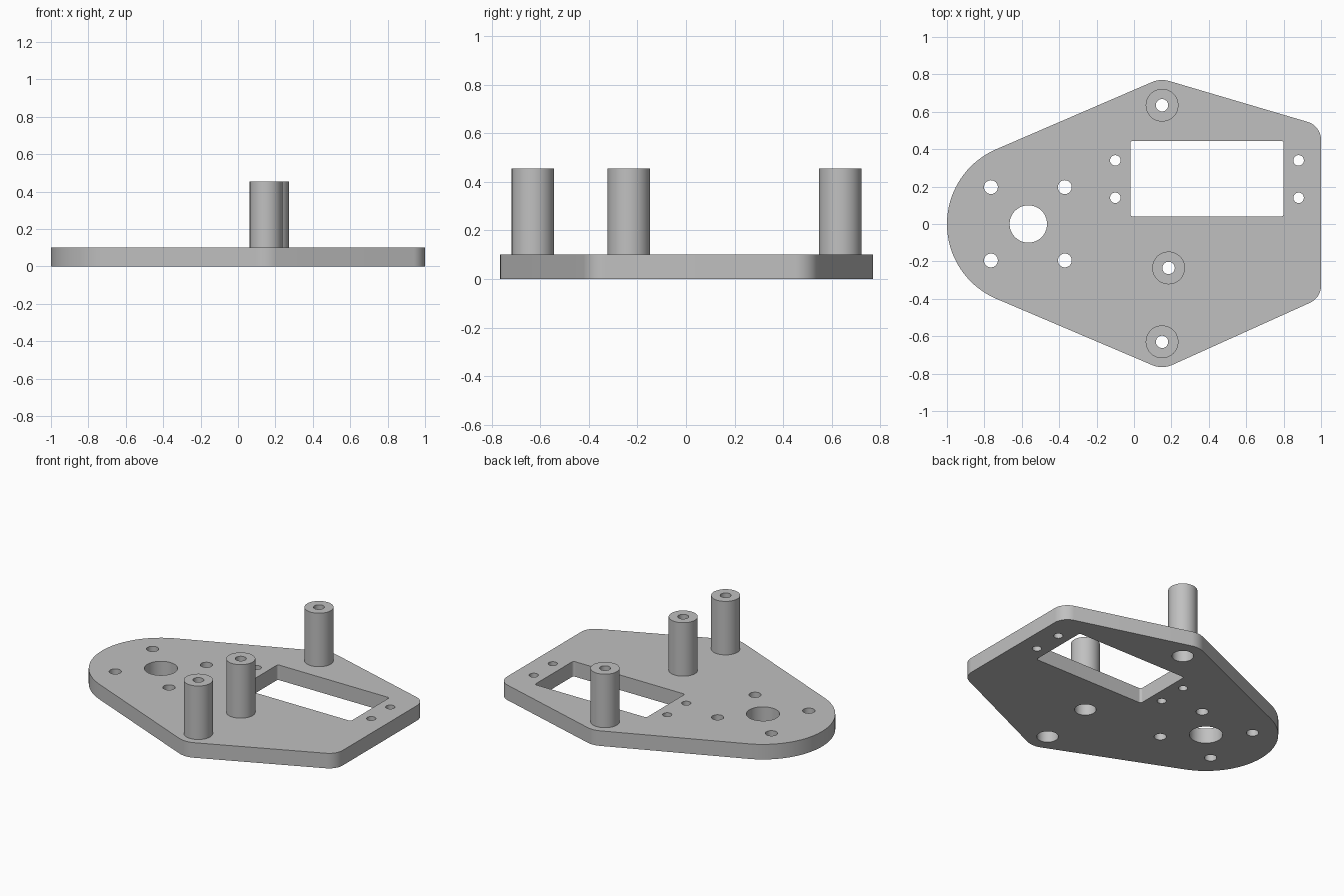
import bpy, bmesh, math
from mathutils import Vector

cube = bpy.data.objects.get("Cube")
if cube:
    bpy.data.objects.remove(cube, do_unlink=True)

THICK, POST_TOP, SEAT = 0.1, 0.455, 0.1
POST_R, BORE_R, RECESS_R = 0.0875, 0.033, 0.065
POSTS = {"back_post": (0.15, 0.635), "front_post": (0.15, -0.63), "middle_post": (0.185, -0.235)}

grey = bpy.data.materials.new("plain grey")
grey.use_nodes = True
grey.diffuse_color = (0.53, 0.53, 0.53, 1)
grey.node_tree.nodes["Principled BSDF"].inputs["Base Color"].default_value = (0.53, 0.53, 0.53, 1)


def arc(center, r, a0, a1, n):
    return [Vector(center) + r * Vector((math.cos(a), math.sin(a)))
            for a in (a0 + (a1 - a0) * i / n for i in range(n + 1))]


def circle(center, r, n=48):
    return arc(center, r, 0, math.tau, n)[:-1]


def wrapped(discs):
    """Outline of a belt pulled round discs given counter-clockwise."""
    normals = []
    for (c1, r1), (c2, r2) in zip(discs, discs[1:] + discs[:1]):
        d = Vector(c2) - Vector(c1)
        normals.append(math.atan2(d.y, d.x) - math.acos((r1 - r2) / d.length))
    points = []
    for i, (c, r) in enumerate(discs):
        a0 = normals[i - 1]
        sweep = (normals[i] - a0) % math.tau
        points += arc(c, r, a0, a0 + sweep, max(8, int(sweep * 16)))
    return points


def finish(name, bm):
    bmesh.ops.remove_doubles(bm, verts=bm.verts, dist=0.0001)
    bmesh.ops.recalc_face_normals(bm, faces=bm.faces)
    mesh = bpy.data.meshes.new(name)
    bm.to_mesh(mesh)
    bm.free()
    mesh.materials.append(grey)
    obj = bpy.data.objects.new(name, mesh)
    bpy.context.collection.objects.link(obj)
    bpy.ops.object.select_all(action='DESELECT')
    obj.select_set(True)
    bpy.context.view_layer.objects.active = obj
    bpy.ops.object.shade_smooth_by_angle(angle=math.radians(30))


# Plate outline, servo window and holes
loops = [wrapped([((0.9, -0.33), 0.1), ((0.9, 0.45), 0.1), (POSTS["back_post"], 0.135),
                  ((-0.565, 0), 0.435), (POSTS["front_post"], 0.135)])]
loops.append(wrapped([((x, y), 0.015) for x, y in
                      ((0.785, 0.055), (0.785, 0.43), (-0.005, 0.43), (-0.005, 0.055))]))
loops.append(circle((-0.565, 0), 0.1))
loops += [circle((x, y), 0.037) for x in (-0.765, -0.37) for y in (-0.195, 0.197)]
loops += [circle((x, y), 0.028) for x in (-0.1, 0.88) for y in (0.14, 0.34)]
loops += [circle(p, RECESS_R) for p in POSTS.values()]

curve = bpy.data.curves.new("plate_profile", 'CURVE')
curve.dimensions = '2D'
curve.fill_mode = 'BOTH'
curve.extrude = THICK / 2
for loop in loops:
    spline = curve.splines.new('POLY')
    spline.points.add(len(loop) - 1)
    for point, co in zip(spline.points, loop):
        point.co = (co.x, co.y, 0, 1)
    spline.use_cyclic_u = True
profile = bpy.data.objects.new("plate_profile", curve)
bpy.context.collection.objects.link(profile)
bpy.context.view_layer.update()
filled = profile.evaluated_get(bpy.context.evaluated_depsgraph_get())
bm = bmesh.new()
bm.from_mesh(filled.to_mesh())
bmesh.ops.translate(bm, verts=bm.verts, vec=(0, 0, THICK / 2))
bpy.data.objects.remove(profile, do_unlink=True)
finish("base_plate", bm)

# Hollow posts, each with a screw seat above the recess in the plate
for name, center in POSTS.items():
    bm = bmesh.new()
    section = [(POST_R, THICK), (POST_R, POST_TOP), (BORE_R, POST_TOP), (BORE_R, SEAT), (RECESS_R, SEAT)]
    rings = [[bm.verts.new((p.x, p.y, z)) for p in circle(center, r)] for r, z in section]
    for low, high in zip(rings, rings[1:]):
        for i in range(len(low)):
            bm.faces.new((low[i - 1], low[i], high[i], high[i - 1]))
    # Outward direction is fixed by closing the underside
    for i in range(len(rings[0])):
        bm.faces.new((rings[-1][i - 1], rings[-1][i], rings[0][i], rings[0][i - 1]))
    finish(name, bm)
